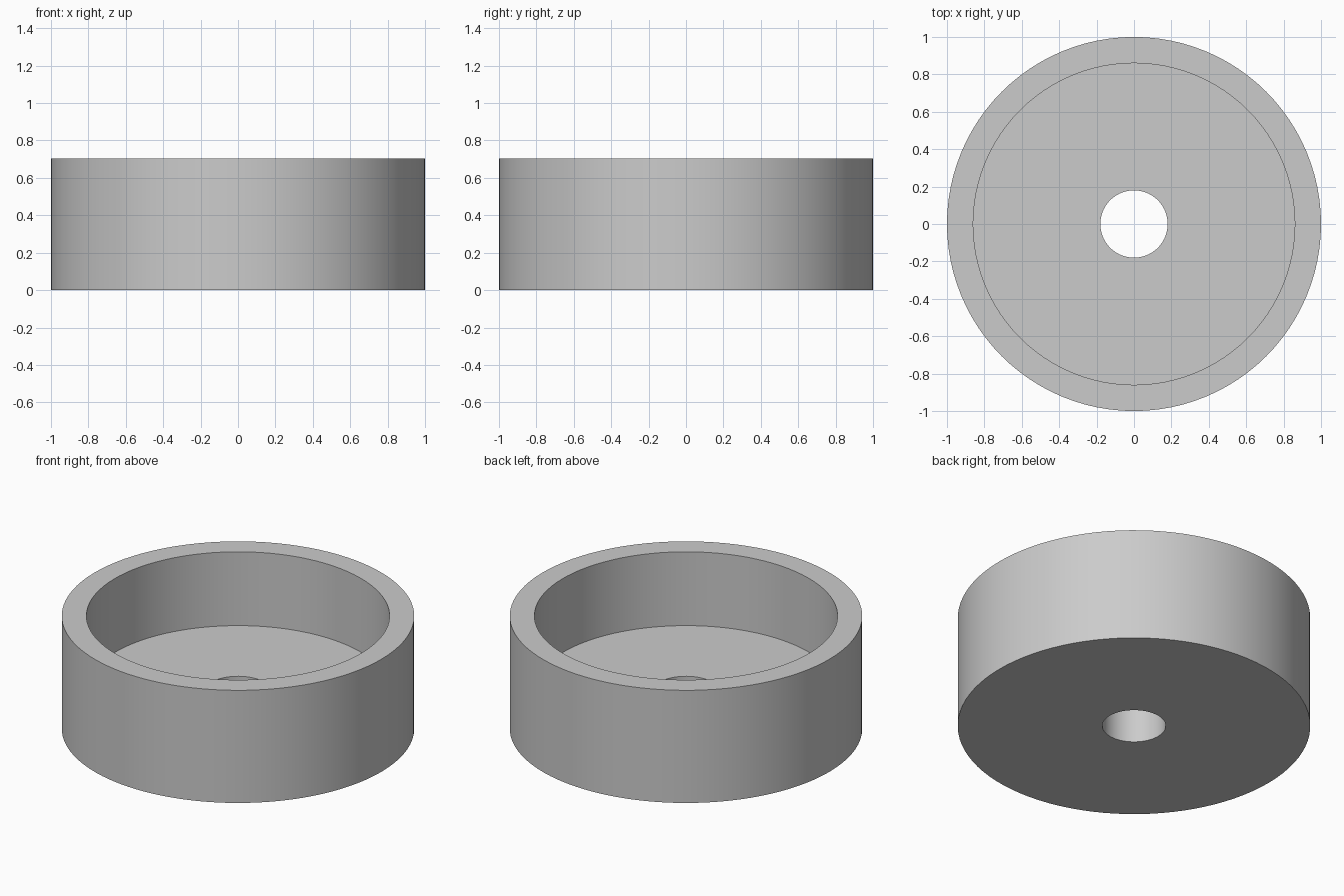
import bpy
import bmesh
import math

default = bpy.data.objects.get("Cube")
if default:
    bpy.data.objects.remove(default, do_unlink=True)

SEGMENTS = 96
OUTER, INNER, HOLE = 1.0, 0.86, 0.18
HEIGHT, FLOOR = 0.705, 0.243

# Plain grey material
grey = bpy.data.materials.new("plain_grey")
grey.use_nodes = True
colour = (0.6, 0.6, 0.6, 1)
grey.diffuse_color = colour
grey.node_tree.nodes["Principled BSDF"].inputs["Base Color"].default_value = colour

# Closed wall-and-floor section, turned around the z axis
section = [(HOLE, 0), (OUTER, 0), (OUTER, HEIGHT),
           (INNER, HEIGHT), (INNER, FLOOR), (HOLE, FLOOR)]
bm = bmesh.new()
verts = [bm.verts.new((r, 0, z)) for r, z in section]
edges = [bm.edges.new((v, verts[(i + 1) % len(verts)])) for i, v in enumerate(verts)]
bmesh.ops.spin(bm, geom=verts + edges, cent=(0, 0, 0), axis=(0, 0, 1),
               angle=math.tau, steps=SEGMENTS, use_merge=False)
bmesh.ops.remove_doubles(bm, verts=bm.verts[:], dist=0.0001)
bmesh.ops.recalc_face_normals(bm, faces=bm.faces[:])

mesh = bpy.data.meshes.new("round_cup")
bm.to_mesh(mesh)
bm.free()
mesh.materials.append(grey)
cup = bpy.data.objects.new("round_cup", mesh)
bpy.context.collection.objects.link(cup)

# Smooth round walls with crisp rims
bpy.ops.object.select_all(action='DESELECT')
cup.select_set(True)
bpy.context.view_layer.objects.active = cup
bpy.ops.object.shade_smooth_by_angle(angle=math.radians(30))
